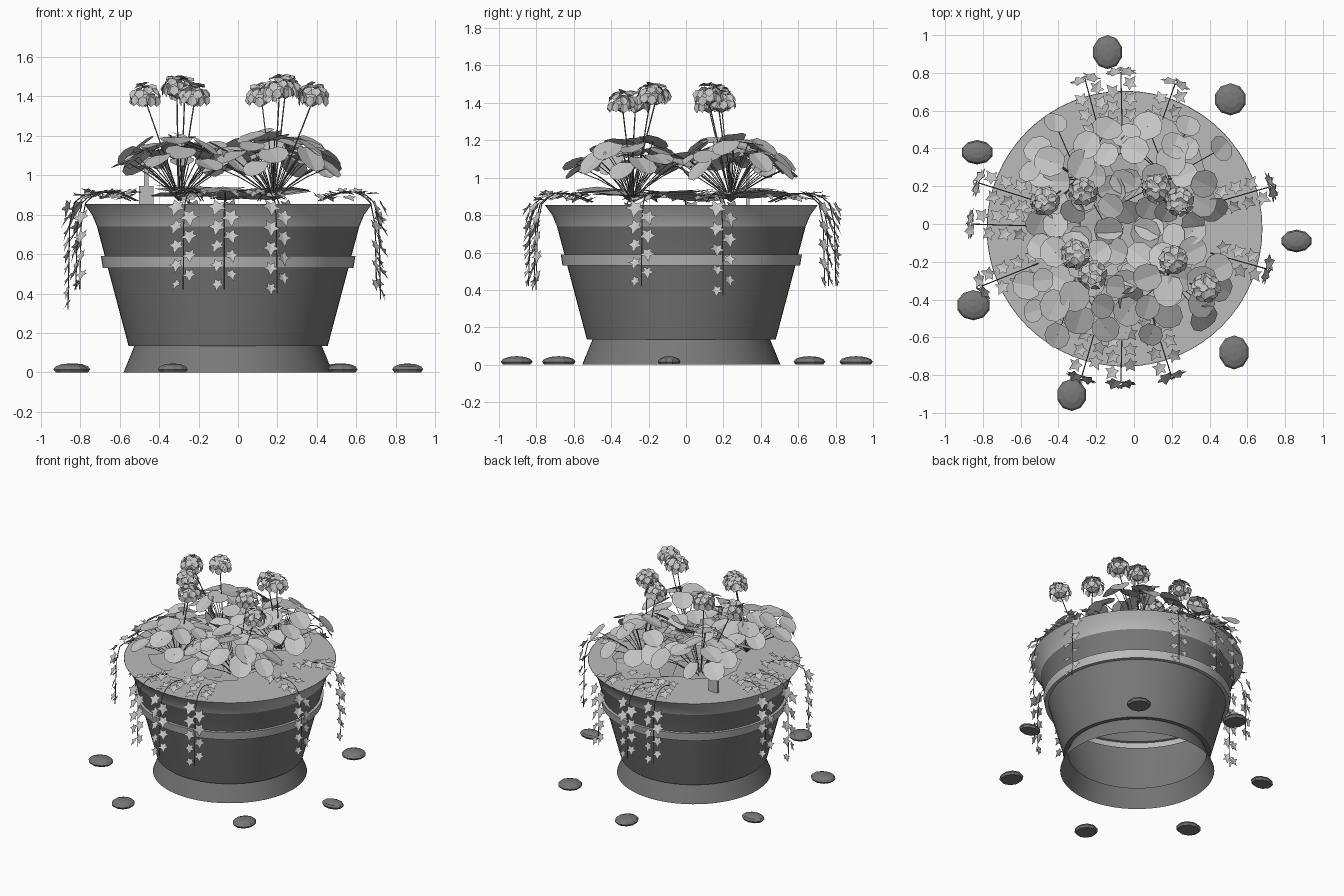
import bpy, bmesh, random
from math import pi, cos, sin, radians, atan2, hypot
from mathutils import Matrix, Vector

random.seed(4)
if "Cube" in bpy.data.objects:
    bpy.data.objects.remove(bpy.data.objects["Cube"])


def material(name, v):
    m = bpy.data.materials.new(name)
    m.use_nodes = True
    m.diffuse_color = (v, v, v, 1)
    m.node_tree.nodes["Principled BSDF"].inputs["Base Color"].default_value = (v, v, v, 1)
    return m


DARK = material("dark grey", 0.19)
LIGHT = material("light grey", 0.5)
PALE = material("pale leaf grey", 0.56)
CENTRE = Vector((-0.05, -0.025, 0))
jit = lambda s: random.uniform(-s, s)


def finish(bm, name, *mats, smooth=False):
    mesh = bpy.data.meshes.new(name)
    bm.to_mesh(mesh)
    bm.free()
    ob = bpy.data.objects.new(name, mesh)
    bpy.context.collection.objects.link(ob)
    for m in mats:
        mesh.materials.append(m)
    if smooth:
        bpy.ops.object.select_all(action='DESELECT')
        ob.select_set(True)
        bpy.context.view_layer.objects.active = ob
        bpy.ops.object.shade_smooth_by_angle(angle=radians(30))
    return ob


def frame(pos, turn, tilt, size=1.0, roll=0.0):
    # local x points outward and dips by the tilt, local z is the leaf normal
    return (Matrix.Translation(pos) @ Matrix.Rotation(turn, 4, 'Z') @ Matrix.Rotation(tilt, 4, 'Y')
            @ Matrix.Rotation(roll, 4, 'X') @ Matrix.Scale(size, 4))


def blade(bm, outline, mat, lift=0.0):
    # leaf made of two halves folded along the midrib, outline gives one side
    top = [bm.verts.new(mat @ Vector((u, v, lift * v))) for u, v in outline]
    low = [bm.verts.new(mat @ Vector((u, -v, lift * v))) for u, v in outline[1:-1]]
    bm.faces.new(list(reversed(top)))
    bm.faces.new([top[0]] + low + [top[-1]])


def twig(bm, points, r):
    for p, q in zip(points, points[1:]):
        d = q - p
        m = Matrix.Translation((p + q) / 2) @ d.to_track_quat('Z', 'Y').to_matrix().to_4x4()
        bmesh.ops.create_cone(bm, segments=4, radius1=r, radius2=r, depth=d.length, matrix=m)


def bend(p, c, q, n=5):
    return [p.lerp(c, i / n).lerp(c.lerp(q, i / n), i / n) for i in range(n + 1)]


# tub: open turned shell with a raised hoop and a flared rim
profile = [(0.53, 0), (0.475, 0.135), (0.505, 0.135), (0.61, 0.53), (0.635, 0.53),
           (0.645, 0.59), (0.625, 0.59), (0.665, 0.74), (0.69, 0.8), (0.73, 0.855)]
N = 64
bm = bmesh.new()
rings = [[bm.verts.new(CENTRE + Vector((r * cos(2 * pi * i / N), r * sin(2 * pi * i / N), z)))
          for i in range(N)] for r, z in profile]
for a, b in zip(rings, rings[1:]):
    for i in range(N):
        j = (i + 1) % N
        f = bm.faces.new((a[i], a[j], b[j], b[i]))
        h = f.calc_center_median().z
        f.material_index = int(h > 0.74 or 0.52 < h < 0.6)
finish(bm, "tub", DARK, LIGHT, smooth=True)

# soil filling the tub to the rim
bm = bmesh.new()
bmesh.ops.create_circle(bm, cap_ends=True, segments=N, radius=0.728,
                        matrix=Matrix.Translation(CENTRE + Vector((0, 0, 0.854))))
finish(bm, "soil", LIGHT)

# low flat plates lying over the soil
bm = bmesh.new()
for i in range(16):
    a = i * 2.4
    r = 0.1 + 0.34 * (i % 4) / 3
    m = frame(CENTRE + Vector((r * cos(a), r * sin(a), 0.895 + 0.004 * (i % 8))), a + jit(0.6),
              jit(0.16), random.uniform(0.13, 0.21), jit(0.1))
    blade(bm, [(-1, 0), (-0.9, 0.7), (0.8, 0.75), (1, 0)], m, 0.04)
finish(bm, "ground_leaves", LIGHT)

# round-leaved plants: (base, flower heads)
plants = [((-0.29, 0.24), [(-0.47, 0.12, 1.42), (-0.27, 0.17, 1.45)]),
          ((0.18, 0.24), [(0.12, 0.19, 1.42), (0.24, 0.12, 1.46)]),
          ((-0.3, -0.3), [(-0.31, -0.16, 1.46), (-0.22, -0.27, 1.42)]),
          ((0.18, -0.28), [(0.21, -0.19, 1.46), (0.38, -0.34, 1.42)])]
round_leaf = [(-0.85, 0), (-0.8, 0.5), (-0.3, 0.85), (0.35, 0.85), (0.85, 0.5), (1, 0)]
leaves, stems, blooms = bmesh.new(), bmesh.new(), bmesh.new()


def flower(x, y, z):
    c = Vector((x, y, z - 0.03))
    bmesh.ops.create_icosphere(blooms, subdivisions=1, radius=0.055,
                               matrix=Matrix.Translation(c) @ Matrix.Diagonal((1, 1, 0.8, 1)))
    # florets: small petals over the dome, drooping at its edge
    for count, tilt in ((1, 0), (6, 35), (9, 65), (10, 95)):
        for k in range(count):
            a, t = 2 * pi * k / count + tilt, radians(tilt + jit(12))
            p = c + Vector((0.068 * sin(t) * cos(a), 0.068 * sin(t) * sin(a), 0.07 * cos(t)))
            blade(blooms, [(-1, 0), (-0.6, 0.7), (0.3, 0.9), (1, 0)],
                  frame(p, a, t - 0.25, 0.027, jit(0.4)), 0.25)


for (bx, by), heads in plants:
    base = Vector((bx, by, 0.87))
    for count, dist, z, tilt in ((4, 0.09, 1.17, 12), (8, 0.2, 1.13, 22), (9, 0.29, 1.07, 32)):
        for k in range(count):
            a = 2 * pi * (k + 0.5 * (count % 2)) / count + jit(0.25)
            d = dist + jit(0.03)
            p = Vector((bx + d * cos(a), by + d * sin(a), z + jit(0.035)))
            blade(leaves, round_leaf, frame(p, a + jit(0.4), radians(tilt + jit(15)),
                                            random.uniform(0.07, 0.092), jit(0.3)), 0.14)
            twig(stems, bend(base, base.lerp(p, 0.4) + Vector((0, 0, 0.04)), p, 3), 0.0025)
    for x, y, z in heads:
        flower(x, y, z)
        twig(stems, [base, Vector((x, y, z - 0.04))], 0.0035)
finish(leaves, "round_leaves", PALE)
finish(stems, "plant_stems", DARK)
finish(blooms, "flower_heads", PALE)

# trailing vines: (outer x, outer y, lowest z)
vines = [(-0.26, 0.77, 0.42), (-0.07, 0.81, 0.42), (0.22, 0.75, 0.42),
         (0.73, 0.2, 0.37), (0.71, -0.24, 0.42),
         (-0.83, 0.22, 0.42), (-0.87, 0, 0.32), (-0.81, -0.33, 0.42),
         (-0.28, -0.82, 0.42), (-0.07, -0.85, 0.42), (0.2, -0.81, 0.4)]
ivy_leaf = [(-0.45, 0), (-0.7, 0.55), (-0.1, 0.5), (0.25, 1.0), (0.42, 0.38), (1.2, 0)]
leaves, stems = bmesh.new(), bmesh.new()
for x, y, low in vines:
    out = Vector((x, y, 0)) - CENTRE
    a = atan2(out.y, out.x)
    at = lambda s, z: CENTRE + out * s + Vector((0, 0, z))
    path = bend(at(0.6, 0.87), at(0.84, 0.97), at(0.95, 0.86), 5) + [at(0.98, 0.75), at(0.99, low)]
    twig(stems, path, 0.003)
    side = Vector((-sin(a), cos(a), 0))
    # leaves hang alternately down the drop
    n = 9
    for k in range(n):
        z = 0.84 + (low + 0.03 - 0.84) * k / (n - 1)
        s = 1 if k % 2 else -1
        p = at(0.99, z) + side * s * 0.033
        size = 0.052 - 0.02 * k / n
        blade(leaves, ivy_leaf, frame(p, a + s * 0.5 + jit(0.3), radians(62 + jit(14)),
                                      size, s * 0.25), 0.2)
    # leaves along the part lying across the rim
    for k in range(7):
        s = 1 if k % 2 else -1
        p = at(0.62 + 0.05 * k, 0.9 + jit(0.02)) + side * s * 0.045
        blade(leaves, ivy_leaf, frame(p, a + s * 0.7, radians(12 + jit(18)), 0.042, jit(0.3)), 0.2)
finish(leaves, "vine_leaves", PALE)
finish(stems, "vine_stems", DARK)

# small plant marker: block with a thin post
bm = bmesh.new()
for z, w, h in ((0.9, 0.075, 0.09), (1.0, 0.022, 0.12)):
    bmesh.ops.create_cube(bm, size=1, matrix=Matrix.Translation((-0.465, 0.33, z))
                          @ Matrix.Diagonal((w, 0.02, h, 1)))
finish(bm, "plant_marker", LIGHT)

# flat pebbles around the tub
pebbles = [(-0.14, 0.91, 0.08, 0.09), (0.51, 0.66, 0.085, 0.085), (0.86, -0.09, 0.083, 0.06),
           (0.53, -0.68, 0.08, 0.09), (-0.33, -0.905, 0.08, 0.085),
           (-0.85, -0.43, 0.09, 0.08), (-0.83, 0.38, 0.085, 0.065)]
for x, y, rx, ry in pebbles:
    bm = bmesh.new()
    bmesh.ops.create_uvsphere(bm, u_segments=10, v_segments=6, radius=1,
                              matrix=Matrix.Translation((x, y, 0.016)) @ Matrix.Diagonal((rx, ry, 0.03, 1)))
    for v in bm.verts:
        v.co.z = max(v.co.z, 0)
    finish(bm, "pebble", DARK)
